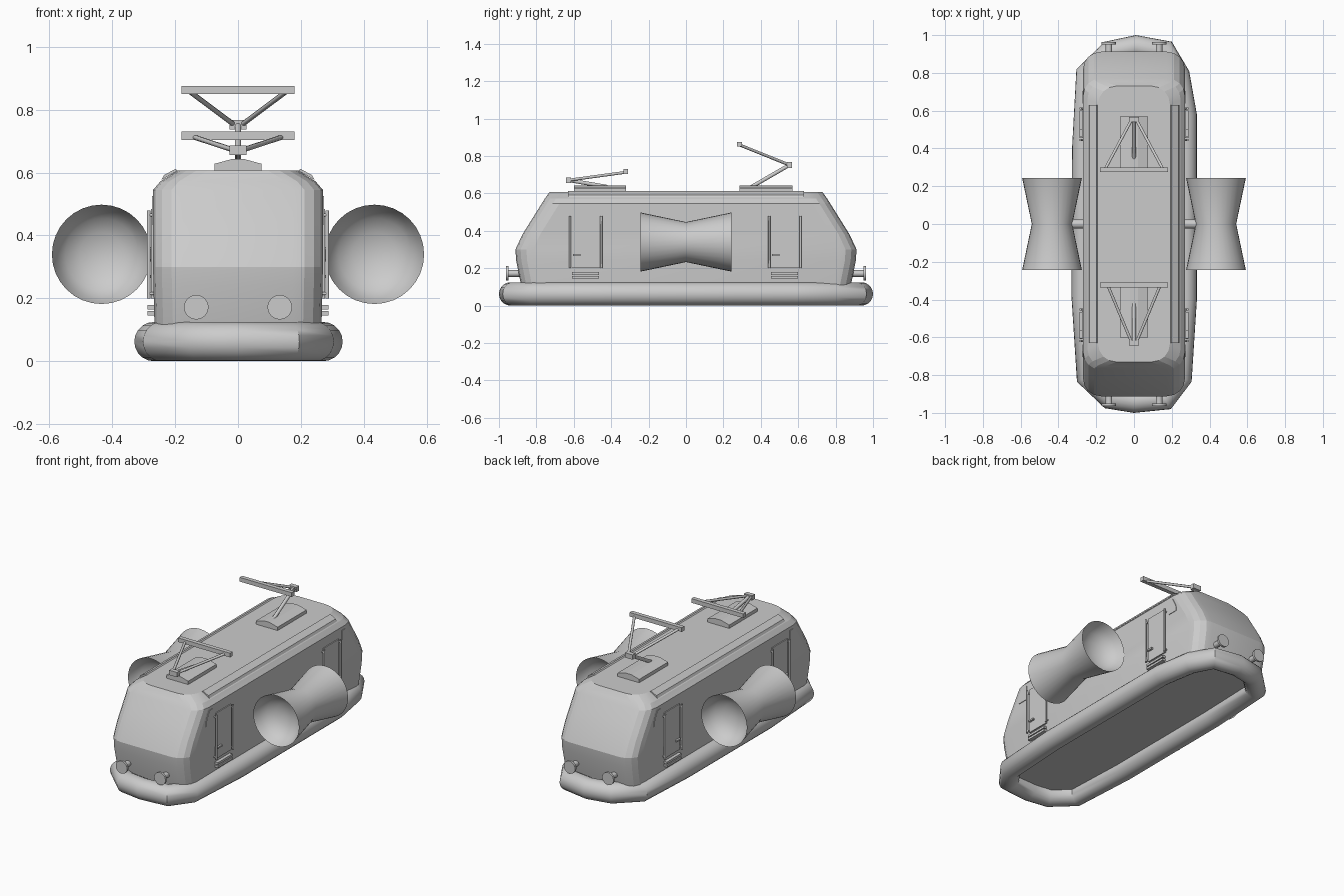
import bpy, bmesh, math
from mathutils import Vector

if "Cube" in bpy.data.objects:
    bpy.data.objects.remove(bpy.data.objects["Cube"])


def make(name, verts, faces, smooth=None):
    me = bpy.data.meshes.new(name)
    me.from_pydata([tuple(v) for v in verts], [], faces)
    bm = bmesh.new()
    bm.from_mesh(me)
    bmesh.ops.recalc_face_normals(bm, faces=bm.faces)
    bm.to_mesh(me)
    bm.free()
    ob = bpy.data.objects.new(name, me)
    bpy.context.collection.objects.link(ob)
    if smooth:
        bpy.ops.object.select_all(action='DESELECT')
        ob.select_set(True)
        bpy.context.view_layer.objects.active = ob
        bpy.ops.object.shade_smooth_by_angle(angle=math.radians(smooth))
    return ob


def loft(name, rings, caps=True, closed=False, smooth=None):
    n, m = len(rings[0]), len(rings)
    verts = [v for r in rings for v in r]
    faces = [(i * n + j, i * n + (j + 1) % n, (i + 1) % m * n + (j + 1) % n, (i + 1) % m * n + j)
             for i in range(m if closed else m - 1) for j in range(n)]
    if caps:
        faces += [tuple(range(n)), tuple(range((m - 1) * n, m * n))]
    return make(name, verts, faces, smooth)


def box(name, x0, x1, y0, y1, z0, z1):
    return loft(name, [[(x0, y0, z), (x1, y0, z), (x1, y1, z), (x0, y1, z)] for z in (z0, z1)])


def rod(name, a, b, r, sides=8):
    a, b = Vector(a), Vector(b)
    q = (b - a).to_track_quat('Z', 'Y')
    ring = [q @ Vector((r * math.cos(t), r * math.sin(t), 0))
            for t in (2 * math.pi * (k + .5) / sides for k in range(sides))]
    return loft(name, [[a + v for v in ring], [b + v for v in ring]], smooth=50)


def plate(name, s, x0, x1, yz):
    return loft(name, [[(s * x, y, z) for y, z in yz] for x in (x0, x1)])


# Inflated skirt: round section swept around a coarse outline
outline = [(.01, 1), (.2, .965), (.292, .81), (.333, .58), (.333, -.4), (.305, -.835),
           (.195, -.98), (0, -1), (-.155, -.975), (-.302, -.835), (-.33, -.4),
           (-.328, .4), (-.305, .82), (-.155, .965)]
pts = [Vector(p) for p in outline]
R, rings, mid = .0625, [], []
for i, p in enumerate(pts):
    d = (p - pts[i - 1]).normalized() + (pts[(i + 1) % len(pts)] - p).normalized()
    nrm = Vector((-d.y, d.x)).normalized()
    ring = []
    for k in range(20):
        a = 2 * math.pi * k / 20
        q = p - nrm * R * (1 - math.cos(a))
        ring.append((q.x, q.y, R + R * math.sin(a)))
    rings.append(ring)
    q = p - nrm * R
    mid.append((q.x, q.y))
loft("skirt_tube", rings, caps=False, closed=True, smooth=40)
loft("floor_plate", [[(x, y, z) for x, y in mid] for z in (.07, .09)])


# Body: rounded rectangles stacked along the side profile (z, half width, half length)
def plan(z, w, l, c=.095, seg=4):
    out = []
    for sx, sy, a0 in ((1, 1, 0), (-1, 1, 90), (-1, -1, 180), (1, -1, 270)):
        for k in range(seg + 1):
            a = math.radians(a0 + 90 * k / seg)
            out.append((sx * (w - c) + c * math.cos(a), sy * (l - c) + c * math.sin(a), z))
    return out


levels = [(.075, .264, .875), (.125, .266, .885), (.24, .269, .908), (.30, .27, .912),
          (.38, .27, .875), (.46, .27, .825), (.545, .27, .772), (.572, .247, .755), (.607, .19, .73)]
loft("body", [plan(*v) for v in levels], smooth=12)

for s in (1, -1):
    tag = "right" if s > 0 else "left"
    # Roof gutter
    g = [(.243, .577), (.236, .592), (.198, .612), (.192, .606)]
    loft("roof_gutter_" + tag, [[(s * x, y, z) for x, z in g] for y in (-.63, .63)])
    # Doors with handrails, handle and steps
    for end, y in (("front", -.535), ("back", .53)):
        t = end + "_" + tag
        plate("door_" + t, s, .25, .276, [(y - .075, .2), (y + .075, .2), (y + .075, .485), (y - .075, .485)])
        for ry in (y - .085, y + .082):
            rod("handrail_" + t, (s * .284, ry, .2), (s * .284, ry, .48), .006)
            for z in (.215, .465):
                rod("handrail_mount_" + t, (s * .26, ry, z), (s * .284, ry, z), .005)
        plate("door_handle_" + t, s, .27, .288, [(y - .07, .265), (y - .03, .265), (y - .03, .275), (y - .07, .275)])
        for z in (.152, .172):
            plate("step_" + t, s, .25, .288, [(y - .075, z - .007), (y + .07, z - .007), (y + .07, z + .007), (y - .075, z + .007)])
    # Cab side windows
    for e in (1, -1):
        w = [(.638, .435), (.705, .435), (.7, .47), (.672, .525), (.638, .525)]
        plate("cab_window_" + tag, s, .25, .2735, [(e * y, z) for y, z in w])
        # Buffers
        rod("buffer_shaft", (s * .133, e * .85, .172), (s * .133, e * .955, .172), .018, 16)
        rod("buffer_disc", (s * .133, e * .95, .172), (s * .133, e * .963, .172), .039, 24)

    # Hourglass thruster with dished ends
    cx, cz = s * .434, .34
    dish = [(.02, .13), (.07, .14), (.115, .165), (.142, .2)]
    prof = ([(r, -y) for r, y in dish] + [(.158, -.243), (.107, 0), (.158, .243)]
            + [(r, y) for r, y in reversed(dish)])
    rings = [[(cx + r * math.cos(2 * math.pi * k / 32), y, cz + r * math.sin(2 * math.pi * k / 32))
              for k in range(32)] for r, y in prof]
    loft("thruster_" + tag, rings, smooth=35)
    rod("thruster_strut_" + tag, (s * .25, 0, cz), (s * .345, 0, cz), .024, 16)


# Pantographs: base, lower arm, elbow, two upper arms and contact bar
def pantograph(tag, base, foot, elbow, bar, spread):
    sec = [(-.075, .6), (.075, .6), (.075, .628), (.02, .643), (-.02, .643), (-.075, .628)]
    loft("pantograph_base_" + tag, [[(x, y, z) for x, z in sec] for y in base])
    rod("pantograph_lower_arm_" + tag, (0, *foot), (0, *elbow), .011)
    ey, ez = elbow
    box("pantograph_elbow_" + tag, -.027, .027, ey - .014, ey + .014, ez - .015, ez + .015)
    by, bz = bar
    for s in (1, -1):
        rod("pantograph_upper_arm_" + tag, (s * .012, ey, ez), (s * spread, by, bz - .004), .008)
    box("pantograph_bar_" + tag, -.18, .18, by - .013, by + .013, bz - .013, bz + .013)


pantograph("back", (.285, .57), (.35, .635), (.553, .752), (.287, .863), .155)
pantograph("front", (-.6, -.32), (-.42, .635), (-.628, .671), (-.322, .717), .14)
